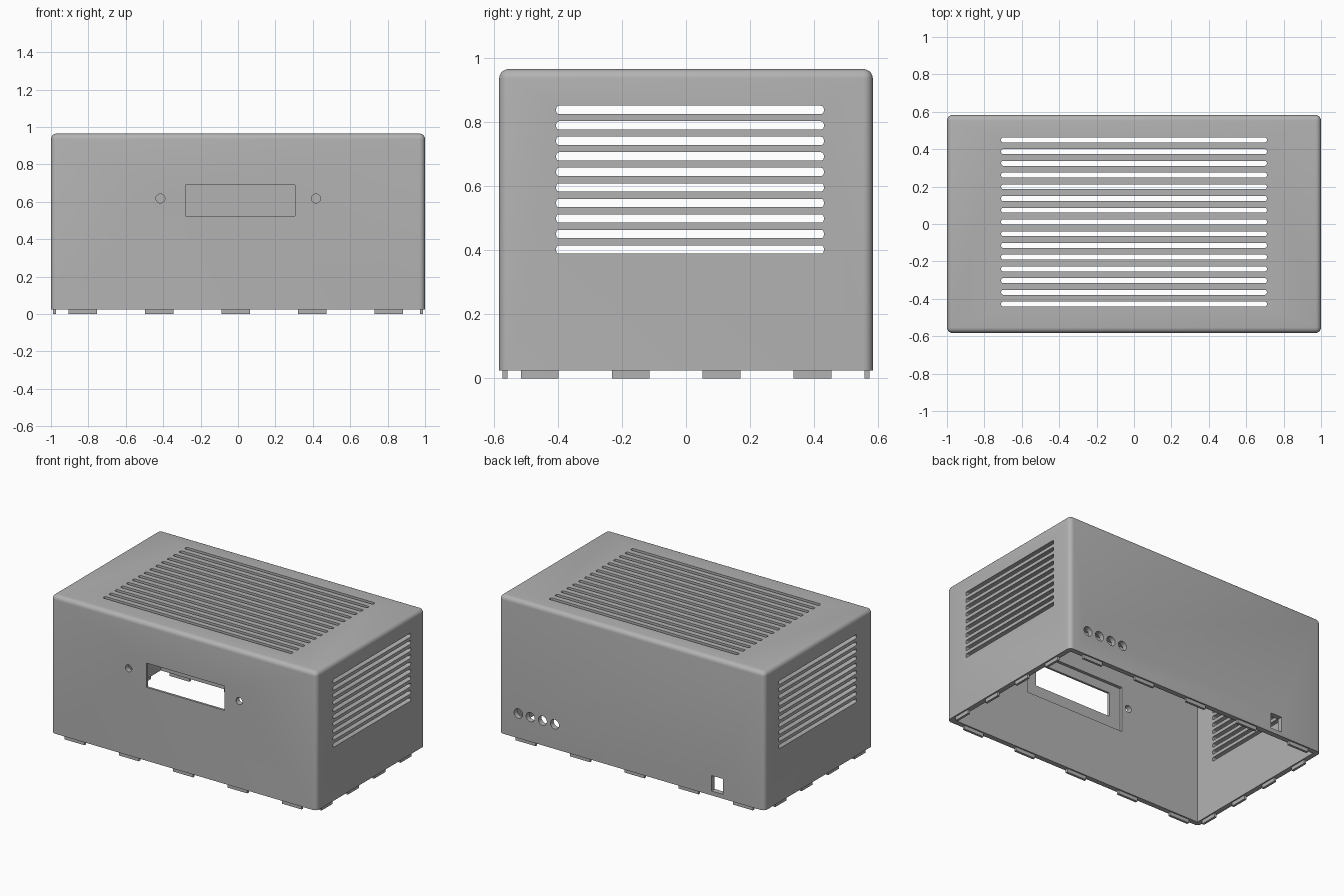
import bpy, bmesh, math
from mathutils import Vector, Matrix

cube = bpy.data.objects.get("Cube")
if cube:
    bpy.data.objects.remove(cube, do_unlink=True)

HX, HY, Z0, Z1, WALL = 1.0, 0.583, 0.025, 0.965, 0.035

grey = bpy.data.materials.new("plain_grey")
grey.use_nodes = True
grey.diffuse_color = (0.45, 0.45, 0.45, 1)
grey.node_tree.nodes["Principled BSDF"].inputs["Base Color"].default_value = grey.diffuse_color


def box(bm, x0, x1, y0, y1, z0, z1):
    size = Vector((x1 - x0, y1 - y0, z1 - z0))
    mid = Vector((x0 + x1, y0 + y1, z0 + z1)) / 2
    m = Matrix.Translation(mid) @ Matrix.Diagonal((*size, 1))
    return bmesh.ops.create_cube(bm, size=1, matrix=m)["verts"]


def slot(bm, bounds, axis, radius=0.009):
    """Box whose four edges along the given axis are rounded."""
    edges = {e for v in box(bm, *bounds) for e in v.link_edges}
    along = [e for e in edges
             if abs((e.verts[0].co - e.verts[1].co).normalized()[axis]) > 0.9]
    bmesh.ops.bevel(bm, geom=along, offset=radius, segments=3,
                    profile=0.5, affect='EDGES')


def drill(bm, x, y, z, radius):
    m = Matrix.Translation((x, y, z)) @ Matrix.Rotation(math.pi / 2, 4, 'X')
    bmesh.ops.create_cone(bm, cap_ends=True, segments=32, radius1=radius,
                          radius2=radius, depth=0.2, matrix=m)


def finish(bm, name):
    bmesh.ops.recalc_face_normals(bm, faces=bm.faces)
    mesh = bpy.data.meshes.new(name)
    bm.to_mesh(mesh)
    bm.free()
    mesh.materials.append(grey)
    obj = bpy.data.objects.new(name, mesh)
    bpy.context.collection.objects.link(obj)
    return obj


# Enclosure: all edges rounded except the bottom rim
bm = bmesh.new()
box(bm, -HX, HX, -HY, HY, Z0, Z1)
rounded = [e for e in bm.edges if max(v.co.z for v in e.verts) > Z0 + 0.1]
bmesh.ops.bevel(bm, geom=rounded, offset=0.03, segments=5, profile=0.5, affect='EDGES')
shell = finish(bm, "enclosure_shell")
cutters = []

# Hollow interior, open underneath
bm = bmesh.new()
box(bm, WALL - HX, HX - WALL, WALL - HY, HY - WALL, -0.2, Z1 - WALL)
cutters.append(finish(bm, "interior_cutter"))

# Recess behind the front window
bm = bmesh.new()
box(bm, -0.365, 0.39, -HY + 0.015, -0.5, 0.44, 0.75)
cutters.append(finish(bm, "window_recess_cutter"))

# Side and top ventilation slots
bm = bmesh.new()
for i in range(10):
    z = 0.402 + i * 0.0484
    for x0, x1 in ((-1.1, -0.9), (0.9, 1.1)):
        slot(bm, (x0, x1, -0.405, 0.43, z - 0.013, z + 0.013), 0)
for i in range(15):
    y = -0.428 + i * 0.0627
    slot(bm, (-0.71, 0.71, y - 0.013, y + 0.013, 0.85, 1.1), 2)
cutters.append(finish(bm, "vent_cutter"))

# Front window and screw holes, rear sockets and switch opening
bm = bmesh.new()
box(bm, -0.28, 0.305, -0.7, -0.5, 0.525, 0.69)
for x in (-0.415, 0.417):
    drill(bm, x, -HY, 0.618, 0.024)
for i in range(4):
    drill(bm, 0.855 - i * 0.0915, HY, 0.193, 0.032)
box(bm, -0.687, -0.6, 0.5, 0.7, 0.055, 0.16)
cutters.append(finish(bm, "opening_cutter"))

for cutter in cutters:
    mod = shell.modifiers.new(cutter.name, 'BOOLEAN')
    mod.operation = 'DIFFERENCE'
    mod.solver = 'EXACT'
    mod.object = cutter

# Bake the cuts, then drop the cutters
graph = bpy.context.evaluated_depsgraph_get()
mesh = bpy.data.meshes.new_from_object(shell.evaluated_get(graph))
shell.modifiers.clear()
shell.data = mesh
for cutter in cutters:
    bpy.data.objects.remove(cutter, do_unlink=True)

bpy.ops.object.select_all(action='DESELECT')
shell.select_set(True)
bpy.context.view_layer.objects.active = shell
bpy.ops.object.shade_smooth_by_angle(angle=math.radians(35))

# Locating tabs under the rim
bm = bmesh.new()
for side in (-1, 1):
    for i in range(5):
        x = -0.83 + i * 0.409
        y = side * (HY - 0.018)
        box(bm, x - 0.075, x + 0.075, y - 0.008, y + 0.008, 0, Z0 + 0.002)
    for i in range(4):
        y = -0.456 + i * 0.2835
        x = side * (HX - 0.018)
        box(bm, x - 0.008, x + 0.008, y - 0.059, y + 0.059, 0, Z0 + 0.002)
finish(bm, "rim_tabs")
